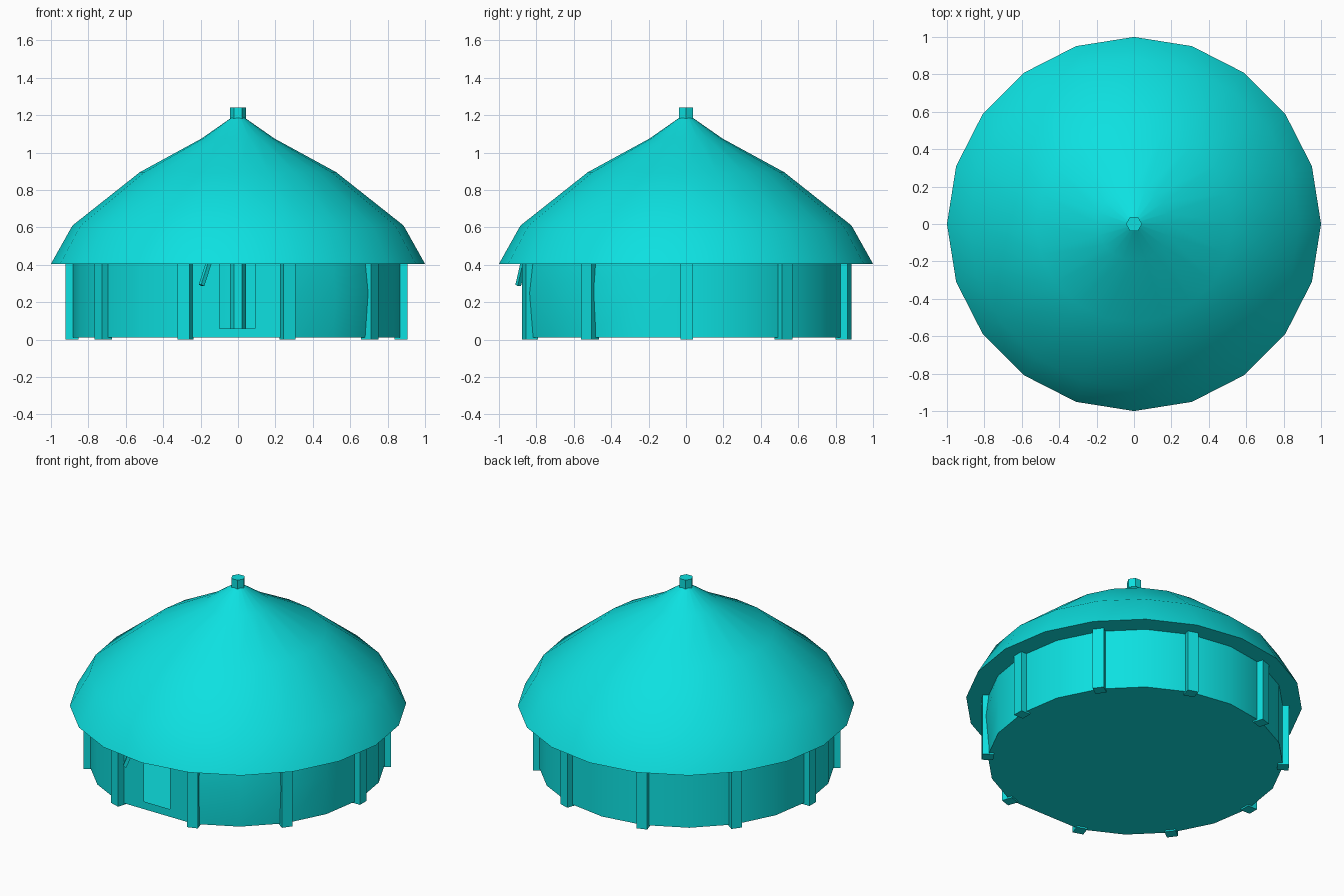
import bpy, bmesh
from math import cos, sin, radians, pi
from mathutils import Matrix, Vector

cube = bpy.data.objects.get("Cube")
if cube:
    bpy.data.objects.remove(cube, do_unlink=True)

turquoise = bpy.data.materials.new("turquoise")
turquoise.use_nodes = True
colour = (0.004, 0.75, 0.75, 1)
turquoise.diffuse_color = colour
turquoise.node_tree.nodes["Principled BSDF"].inputs["Base Color"].default_value = colour

SIDES = 20
CENTRE = Vector((-0.008, 0.004, 0))   # the walls sit slightly off the roof axis


def finish(name, bm, smooth=False):
    bmesh.ops.recalc_face_normals(bm, faces=bm.faces)
    mesh = bpy.data.meshes.new(name)
    bm.to_mesh(mesh)
    bm.free()
    mesh.materials.append(turquoise)
    obj = bpy.data.objects.new(name, mesh)
    bpy.context.collection.objects.link(obj)
    if smooth:
        bpy.ops.object.select_all(action='DESELECT')
        obj.select_set(True)
        bpy.context.view_layer.objects.active = obj
        bpy.ops.object.shade_smooth_by_angle(angle=radians(30))
    return obj


def ring(bm, radius, z):
    return [bm.verts.new((radius * cos(2 * pi * i / SIDES),
                          radius * sin(2 * pi * i / SIDES), z)) for i in range(SIDES)]


# Roof: stacked rings with a closed underside
bm = bmesh.new()
profile = [(1, 0.405), (0.885, 0.61), (0.525, 0.895), (0.195, 1.075), (0.03, 1.19)]
rings = [ring(bm, r, z) for r, z in profile]
for low, high in zip(rings, rings[1:]):
    for i in range(SIDES):
        j = (i + 1) % SIDES
        bm.faces.new((low[i], low[j], high[j], high[i]))
bm.faces.new(rings[0])
bm.faces.new(rings[-1])
finish("roof", bm, smooth=True)

# Wall and floor: the front stretch is one straight chord with a doorway
WALL, BASE, MID, TOP = 0.88, 0.01, 0.25, 0.42
FRONT_GAP = 15                         # corner left out at the front


def wall_point(i, z):
    bulge = 0.02 if z == MID and i in (16, 17, 18) else 0
    a = 2 * pi * i / SIDES
    return Vector(((WALL + bulge) * cos(a), (WALL + bulge) * sin(a), z)) + CENTRE


bm = bmesh.new()
order = [(FRONT_GAP + 1 + k) % SIDES for k in range(SIDES - 1)]
levels = [[bm.verts.new(wall_point(i, z)) for i in order] for z in (BASE, MID, TOP)]
for low, high in zip(levels, levels[1:]):
    for k in range(len(order) - 1):
        bm.faces.new((low[k], low[k + 1], high[k + 1], high[k]))
bm.faces.new(levels[0])

# Doorway panels
left, right = levels[0][-1].co, levels[0][0].co
door_left, door_right, sill = -0.1, 0.09, 0.06


def panel(x0, x1, z0, z1):
    bm.faces.new([bm.verts.new((x, left.y, z))
                  for x, z in ((x0, z0), (x1, z0), (x1, z1), (x0, z1))])


spans = [(left.x, door_left, BASE, TOP), (door_right, right.x, BASE, TOP),
         (door_left, door_right, BASE, sill)]
for span in spans:
    panel(*span)
bmesh.ops.remove_doubles(bm, verts=bm.verts, dist=0.0005)
wall = finish("wall_and_floor", bm, smooth=True)

# Posts around the wall
bm = bmesh.new()
for k in range(10):
    place = (Matrix.Translation(CENTRE) @ Matrix.Rotation(radians(36 * k), 4, 'Z')
             @ Matrix.Translation((0.88, 0, 0.21)) @ Matrix.Diagonal((0.068, 0.068, 0.42, 1)))
    bmesh.ops.create_cube(bm, size=1, matrix=place)
finish("wall_posts", bm)

# Centre pole rising through the roof
bm = bmesh.new()
bmesh.ops.create_cone(bm, cap_ends=True, segments=6, radius1=0.043, radius2=0.043,
                      depth=1.23,
                      matrix=Matrix.Translation((0, 0, 0.625)) @ Matrix.Rotation(pi / 2, 4, 'Z')
                      @ Matrix.Rotation(pi / 2, 4, 'Z'))
pole = finish("centre_pole", bm)
if max(v.co.x for v in pole.data.vertices) < 0.04:
    pole.rotation_euler.z = radians(30)

# Leaning stick beside the doorway
bm = bmesh.new()
start, end = Vector((-0.195, -0.897, 0.29)), Vector((-0.15, -0.865, 0.43))
way = end - start
bmesh.ops.create_cube(bm, size=1, matrix=Matrix.Translation((start + end) / 2)
                      @ way.to_track_quat('Z', 'Y').to_matrix().to_4x4()
                      @ Matrix.Diagonal((0.022, 0.022, way.length, 1)))
finish("door_stick", bm)
